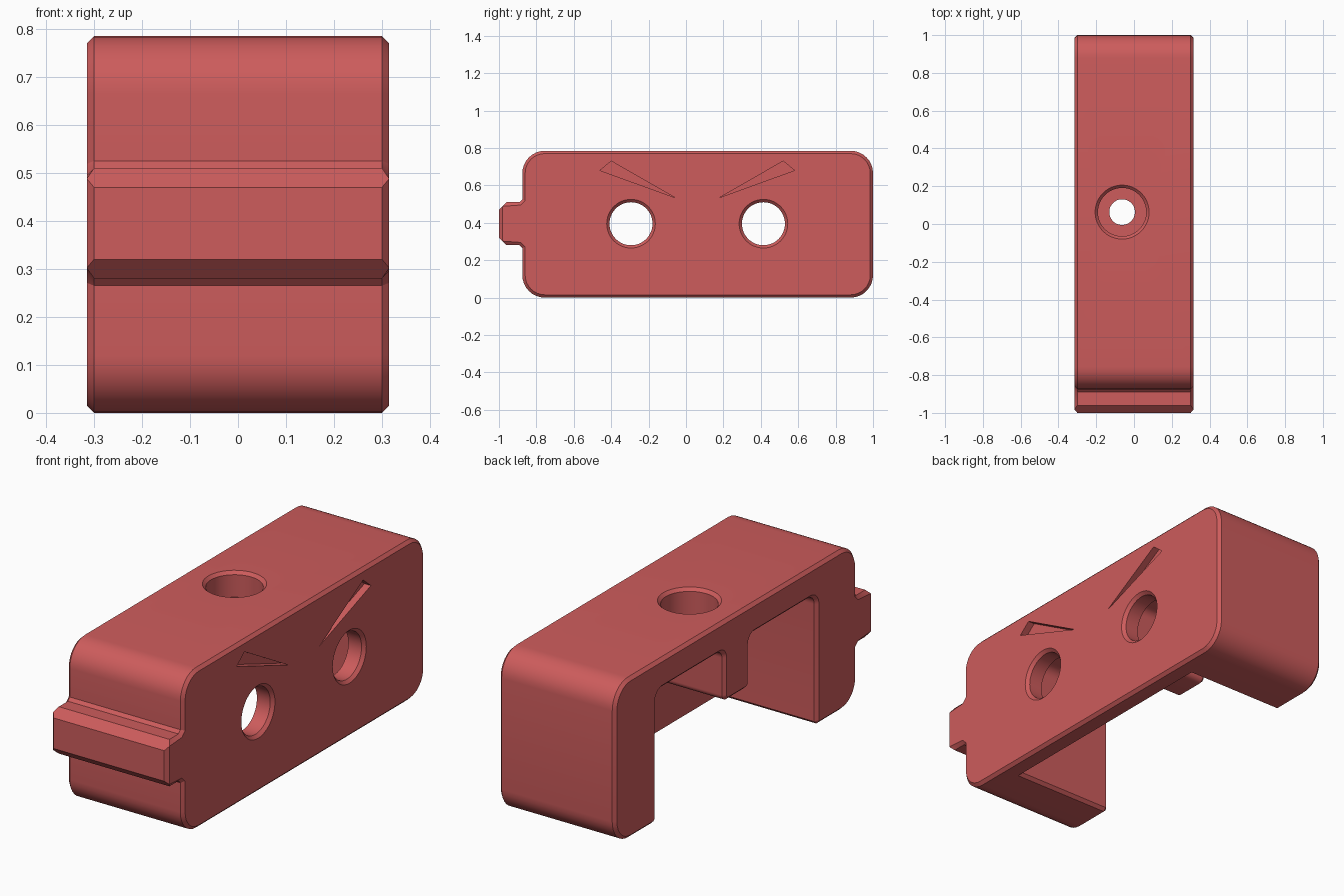
import bpy, bmesh, math
from mathutils import Vector, Matrix

if "Cube" in bpy.data.objects:
    bpy.data.objects.remove(bpy.data.objects["Cube"])

HALF = 0.315      # half width in x
CH = 0.015        # edge chamfer

red = bpy.data.materials.new("soft red")
red.diffuse_color = (0.61, 0.107, 0.107, 1)
red.use_nodes = True
red.node_tree.nodes["Principled BSDF"].inputs["Base Color"].default_value = red.diffuse_color


def rounded(points, steps=8):
    """(y, z, radius) corners -> outline with filleted corners."""
    out = []
    for i, (y, z, r) in enumerate(points):
        p = Vector((y, z))
        if r == 0:
            out.append(p)
            continue
        a = (Vector(points[i - 1][:2]) - p).normalized()
        b = (Vector(points[(i + 1) % len(points)][:2]) - p).normalized()
        half = a.angle(b) / 2
        center = p + (a + b).normalized() * r / math.sin(half)
        start = p + a * r / math.tan(half) - center
        end = p + b * r / math.tan(half) - center
        sweep = math.atan2(start.x * end.y - start.y * end.x, start.dot(end))
        for k in range(steps + 1):
            out.append(center + Matrix.Rotation(sweep * k / steps, 2) @ start)
    return out


def offset(outline, d):
    """Move a counter-clockwise outline outwards by d."""
    out = []
    for i, p in enumerate(outline):
        e1 = (p - outline[i - 1]).normalized()
        e2 = (outline[(i + 1) % len(outline)] - p).normalized()
        n1, n2 = Vector((e1.y, -e1.x)), Vector((e2.y, -e2.x))
        out.append(p + (n1 + n2) * d / (1 + n1.dot(n2)))
    return out


def loft(name, rings):
    """Closed solid through rings of 3D points."""
    bm = bmesh.new()
    loops = [[bm.verts.new(p) for p in ring] for ring in rings]
    n = len(loops[0])
    for a, b in zip(loops, loops[1:]):
        for i in range(n):
            j = (i + 1) % n
            bm.faces.new((a[i], a[j], b[j], b[i]))
    bm.faces.new(loops[0][::-1])
    bm.faces.new(loops[-1])
    bmesh.ops.remove_doubles(bm, verts=bm.verts, dist=1e-5)
    bmesh.ops.recalc_face_normals(bm, faces=bm.faces)
    mesh = bpy.data.meshes.new(name)
    bm.to_mesh(mesh)
    bm.free()
    mesh.materials.append(red)
    obj = bpy.data.objects.new(name, mesh)
    bpy.context.collection.objects.link(obj)
    return obj


def prism(name, outline, sections):
    """Loft an outline along x through (x, outward offset) sections."""
    return loft(name, [[(x, p.x, p.y) for p in offset(outline, d)] for x, d in sections])


def circle(r, n=48):
    return [Vector((r * math.cos(2 * math.pi * k / n), r * math.sin(2 * math.pi * k / n)))
            for k in range(n)]


def cut(target, cutter):
    mod = target.modifiers.new("cut", 'BOOLEAN')
    mod.operation = 'DIFFERENCE'
    mod.solver = 'EXACT'
    mod.object = cutter
    bpy.context.view_layer.objects.active = target
    bpy.ops.object.modifier_apply(modifier=mod.name)
    bpy.data.objects.remove(cutter)


# rounded block with a chamfered tongue on the front end
profile = rounded([
    (-0.875, 0, 0.12), (1, 0, 0.12), (1, 0.785, 0.12), (-0.875, 0.785, 0.12),
    (-0.875, 0.525, 0), (-0.89, 0.51, 0), (-0.96, 0.51, 0), (-1, 0.47, 0),
    (-1, 0.32, 0), (-0.96, 0.28, 0), (-0.89, 0.28, 0), (-0.875, 0.265, 0)])
# on the side faces the tongue's tip bevels run out to sharp corners
side = offset(profile, -CH)
side[-6] = side[-5] = Vector((-0.982, 0.488))
side[-4] = side[-3] = Vector((-0.982, 0.302))
body = loft("block_body", [[(x, p.x, p.y) for p in ring] for x, ring in (
    (-HALF, side), (-HALF + CH, profile), (HALF - CH, profile), (HALF, side))])

# pocket open to the left and below, leaving a hanging rib under the roof
pocket = rounded([
    (-0.58, -0.1, 0), (0.695, -0.1, 0), (0.695, 0, 0), (0.68, CH, 0),
    (0.68, 0.64, 0.05), (0.15, 0.64, 0.04), (0.15, 0.387, 0.03),
    (-0.043, 0.387, 0.03), (-0.043, 0.64, 0.04), (-0.565, 0.64, 0.05),
    (-0.565, CH, 0), (-0.58, 0, 0)])
cut(body, prism("pocket_cutter", pocket,
                [(-HALF - 0.01, CH + 0.01), (-HALF + CH, 0), (0.228, 0)]))

# two round eye holes with chamfered rims, and slanted brow recesses
MID = 0.06
for s in (-1, 1):
    eye = [p + Vector((MID + s * 0.354, 0.395)) for p in circle(0.115)]
    cut(body, prism("eye_cutter", eye,
                    [(0.18, 0), (HALF - CH, 0), (HALF + 0.01, CH + 0.01)]))
    brow = [Vector((MID + s * y, z)) for y, z in ((0.12, 0.535), (0.52, 0.68), (0.46, 0.73))]
    if s < 0:
        brow.reverse()
    cut(body, prism("brow_cutter", brow, [(HALF - 0.035, 0), (HALF + 0.05, 0)]))

# stepped screw hole through roof and rib
levels = [(0.3, 0.068), (0.66, 0.068), (0.66, 0.128), (0.77, 0.128), (0.795, 0.153)]
cut(body, loft("screw_hole_cutter",
               [[(p.x - 0.063, p.y + 0.063, z) for p in circle(r)] for z, r in levels]))

bpy.ops.object.select_all(action='DESELECT')
body.select_set(True)
bpy.context.view_layer.objects.active = body
bpy.ops.object.shade_smooth_by_angle(angle=math.radians(30))
